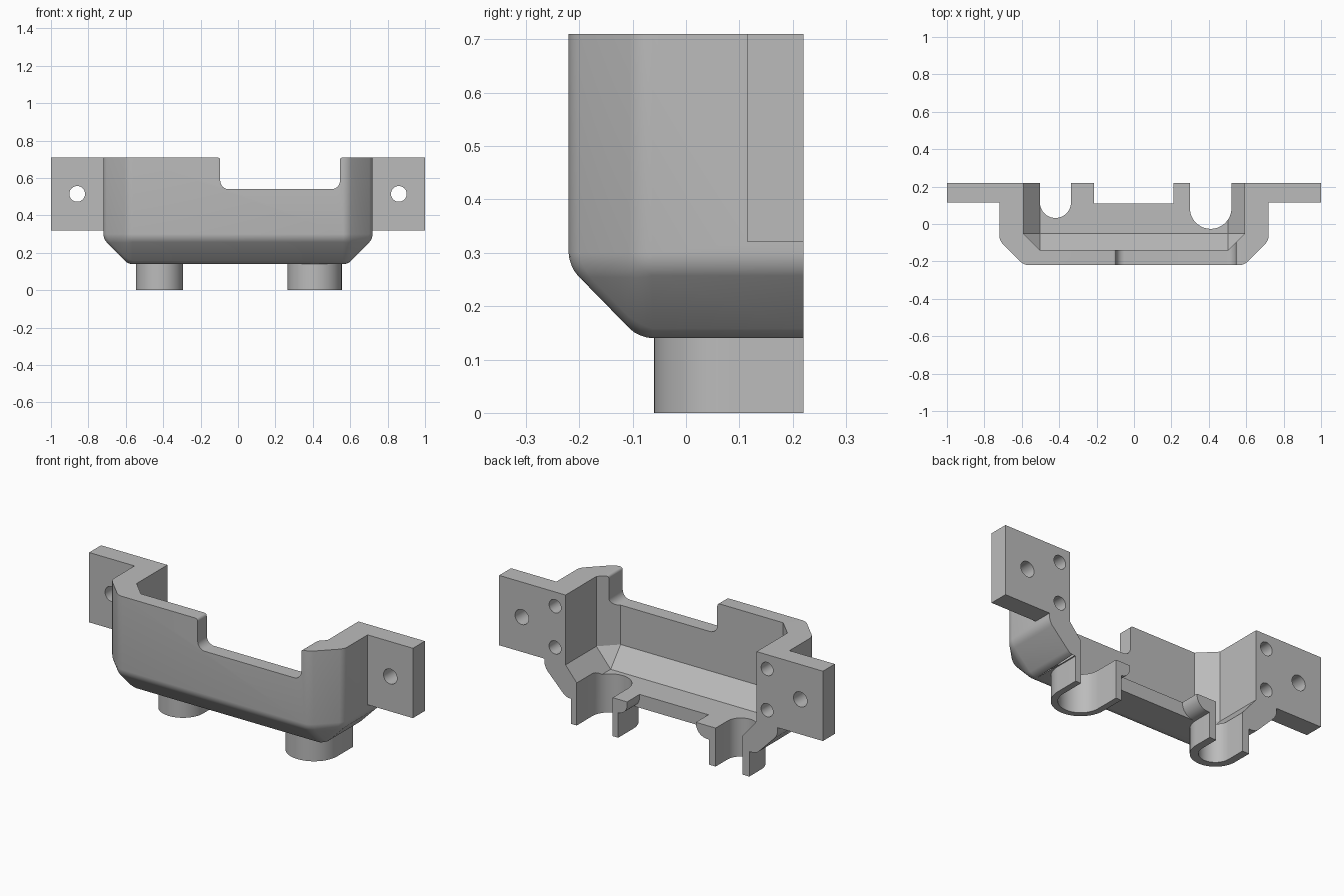
import bpy, bmesh
from math import pi, cos, sin

cube = bpy.data.objects.get("Cube")
if cube:
    bpy.data.objects.remove(cube, do_unlink=True)

grey = bpy.data.materials.new("plain grey")
grey.use_nodes = True
colour = (0.5, 0.5, 0.5, 1)
grey.diffuse_color = colour
grey.node_tree.nodes["Principled BSDF"].inputs["Base Color"].default_value = colour


def make(name, bm):
    bmesh.ops.recalc_face_normals(bm, faces=bm.faces[:])
    mesh = bpy.data.meshes.new(name)
    bm.to_mesh(mesh)
    bm.free()
    mesh.materials.append(grey)
    ob = bpy.data.objects.new(name, mesh)
    bpy.context.collection.objects.link(ob)
    return ob


def hull(name, points):
    bm = bmesh.new()
    for p in points:
        bm.verts.new(p)
    bmesh.ops.convex_hull(bm, input=bm.verts[:])
    bmesh.ops.dissolve_limit(bm, angle_limit=0.01, verts=bm.verts[:], edges=bm.edges[:])
    return make(name, bm)


def prism(name, profile, start, end, axis):
    """Extrude a 2D profile along y (profile in xz) or z (profile in xy)."""
    bm = bmesh.new()
    place = (lambda a, b, t: (a, t, b)) if axis == "y" else (lambda a, b, t: (a, b, t))
    low = [bm.verts.new(place(a, b, start)) for a, b in profile]
    high = [bm.verts.new(place(a, b, end)) for a, b in profile]
    bm.faces.new(low)
    bm.faces.new(high)
    n = len(low)
    for i in range(n):
        j = (i + 1) % n
        bm.faces.new((low[i], low[j], high[j], high[i]))
    return make(name, bm)


def arc(cx, cy, r, a0, a1, n=8):
    return [(cx + r * cos(a0 + (a1 - a0) * i / n), cy + r * sin(a0 + (a1 - a0) * i / n))
            for i in range(n + 1)]


def box(x0, x1, y0, y1):
    return [(x0, y0), (x1, y0), (x1, y1), (x0, y1)]


def u_shape(cx, cy, r):
    return arc(cx, cy, r, pi, 2 * pi, 24) + [(cx + r, BACK), (cx - r, BACK)]


def apply(mod):
    bpy.context.view_layer.objects.active = bracket
    bpy.ops.object.modifier_apply(modifier=mod.name)


def combine(other, operation):
    mod = bracket.modifiers.new("combine", "BOOLEAN")
    mod.operation = operation
    mod.solver = "EXACT"
    mod.object = other
    apply(mod)
    bpy.data.objects.remove(other, do_unlink=True)


def shell(name, side, front, chamfer, shoulder, floor):
    """Chamfered tub, open-ended past the trimmed back and top."""
    points = []
    for s in (-1, 1):
        for z in (shoulder, TOP):
            points += [(s * side, BACK, z), (s * side, front + chamfer, z),
                       (s * (side - chamfer), front, z)]
        points += [(s * (side - chamfer), BACK, floor),
                   (s * (side - chamfer), front + chamfer, floor)]
    return hull(name, points)


BACK, TOP = 0.4, 0.9

# Outer tub with softened edges
bracket = shell("mounting_bracket", 0.72, -0.22, 0.132, 0.275, 0.14)
bevel = bracket.modifiers.new("soft", "BEVEL")
bevel.width = 0.025
bevel.segments = 4
bevel.limit_method = "ANGLE"
apply(bevel)

# Hollow inside; taller and deeper than the tub so both ends stay open
cavity = shell("cavity", 0.59, -0.14, 0.088, 0.32, 0.215)
for v in cavity.data.vertices:
    if v.co.y > 0.3:
        v.co.y += 0.1
    if v.co.z > 0.8:
        v.co.z += 0.1
combine(cavity, "DIFFERENCE")

# Floor gap between the bosses, with rounded lower corners on the tabs
gap = [(-0.215, 0.5), (0.21, 0.5)] + arc(0.265, 0.195, 0.055, pi, 1.5 * pi)
gap += [(0.265, 0.1), (-0.285, 0.1)] + arc(-0.285, 0.21, 0.07, 1.5 * pi, 2 * pi)
combine(prism("floor_gap", gap, 0.11, 0.6, "y"), "DIFFERENCE")

# Side flanges
for s in (-1, 1):
    x0, x1 = sorted((s * 0.68, s))
    combine(prism("flange", box(x0, x1, 0.115, BACK - 0.05), 0.32, TOP - 0.05, "z"), "UNION")

# Half-tube bosses under the floor, then their open slots
bosses = ((-0.42, 0.115, 0.125, 0.083), (0.41, 0.085, 0.145, 0.111))
for cx, cy, outer, inner in bosses:
    combine(prism("boss", u_shape(cx, cy, outer), 0, 0.2, "z"), "UNION")
for cx, cy, outer, inner in bosses:
    slot = prism("slot", u_shape(cx, cy, inner), -0.1, 0.5, "z")
    for v in slot.data.vertices:
        if v.co.y > 0.3:
            v.co.y += 0.2
    combine(slot, "DIFFERENCE")

# Trim the back and the top flat
combine(prism("back_trim", box(-2, 2, 0.22, 1), -1, 2, "z"), "DIFFERENCE")
combine(prism("top_trim", box(-2, 2, -1, 1), 0.71, 2, "z"), "DIFFERENCE")

# Rounded notch in the front wall
left, right, low, r, lip = -0.095, 0.545, 0.54, 0.045, 0.015
rim = 0.71 - lip
notch = arc(left + r, low + r, r, pi, 1.5 * pi) + arc(right - r, low + r, r, 1.5 * pi, 2 * pi)
notch += arc(right + lip, rim, lip, pi, pi / 2, 4) + [(right + lip, 0.8), (left - lip, 0.8)]
notch += arc(left - lip, rim, lip, pi / 2, 0, 4)
combine(prism("front_notch", notch, -0.4, -0.08, "y"), "DIFFERENCE")

# Through hole and two blind holes on each side
for s in (-1, 1):
    for x, z, radius, start in ((0.86, 0.515, 0.042, 0), (0.655, 0.63, 0.037, 0.05),
                                (0.655, 0.4, 0.037, 0.05)):
        ring = arc(s * x, z, radius, 0, 2 * pi, 32)[:-1]
        combine(prism("hole", ring, start, 0.5, "y"), "DIFFERENCE")

# Smooth curves, keep hard edges
bpy.ops.object.select_all(action="DESELECT")
bracket.select_set(True)
bpy.context.view_layer.objects.active = bracket
bpy.ops.object.shade_smooth_by_angle(angle=0.5)
